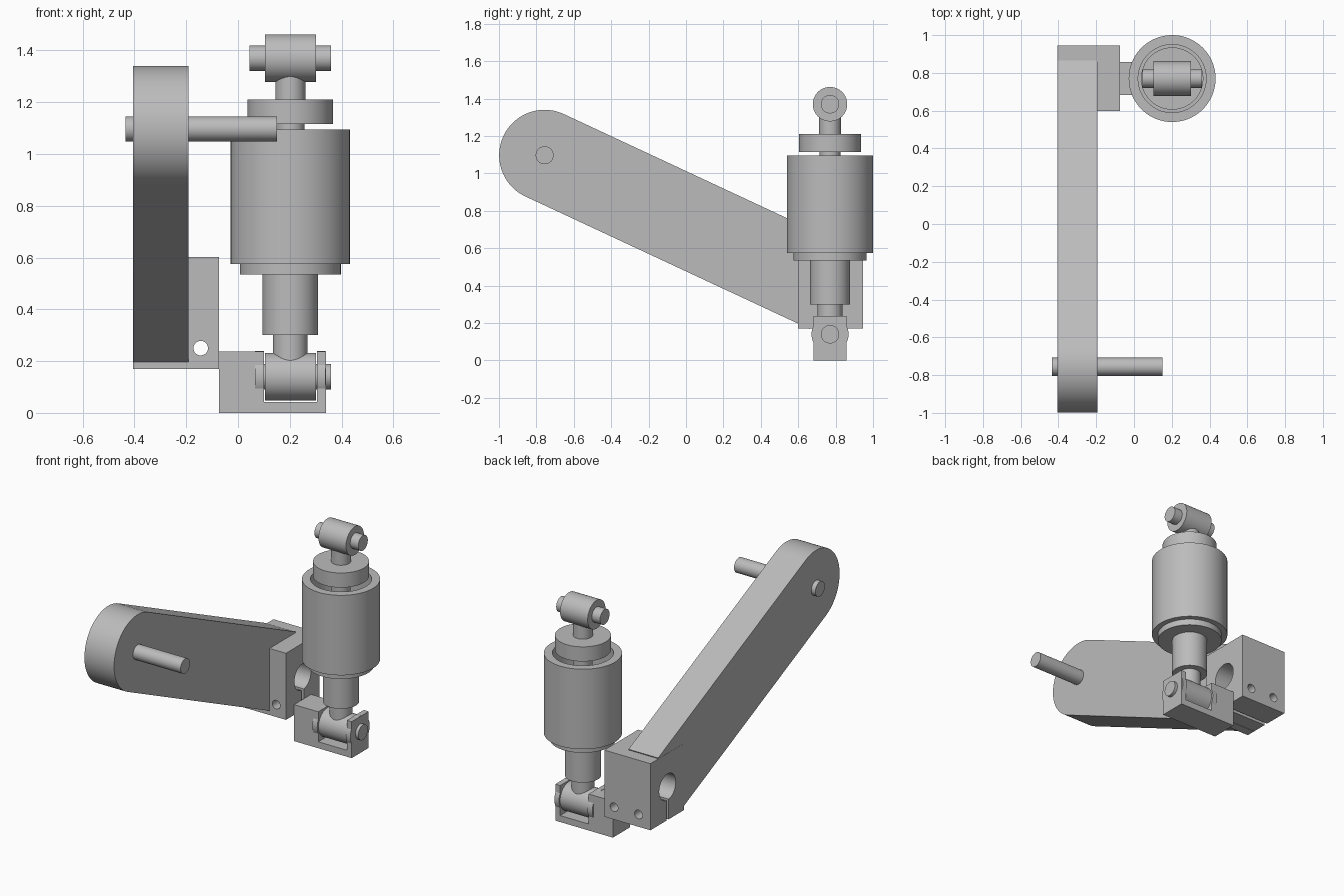
import bpy, math
from mathutils import Vector

if "Cube" in bpy.data.objects:
    bpy.data.objects.remove(bpy.data.objects["Cube"], do_unlink=True)

metal = bpy.data.materials.new("grey_metal")
metal.use_nodes = True
GREY = (0.5, 0.5, 0.5, 1)
metal.diffuse_color = GREY
metal.node_tree.nodes["Principled BSDF"].inputs["Base Color"].default_value = GREY

SX, SY = 0.202, 0.77      # damper axis
LOW_Z, TOP_Z = 0.14, 1.37  # eye heights


def finish(obj, name, smooth=False):
    obj.name = name
    obj.data.materials.append(metal)
    if smooth:
        bpy.ops.object.select_all(action='DESELECT')
        obj.select_set(True)
        bpy.context.view_layer.objects.active = obj
        bpy.ops.object.shade_smooth_by_angle(angle=math.radians(30))
    return obj


def make_mesh(name, verts, faces, smooth=False):
    mesh = bpy.data.meshes.new(name)
    mesh.from_pydata(verts, [], faces)
    obj = bpy.data.objects.new(name, mesh)
    bpy.context.collection.objects.link(obj)
    return finish(obj, name, smooth)


def box(name, x, y, z):
    bpy.ops.mesh.primitive_cube_add(size=1, location=[sum(r) / 2 for r in (x, y, z)])
    obj = bpy.context.object
    obj.scale = [r[1] - r[0] for r in (x, y, z)]
    bpy.ops.object.transform_apply(location=False, rotation=False, scale=True)
    return finish(obj, name)


def rod(name, start, end, radius):
    a, b = Vector(start), Vector(end)
    bpy.ops.mesh.primitive_cylinder_add(
        vertices=64, radius=radius, depth=(b - a).length, location=(a + b) / 2,
        rotation=(b - a).to_track_quat('Z', 'Y').to_euler())
    return finish(bpy.context.object, name, True)


def rod_x(name, x, y, z, radius):
    return rod(name, (x[0], y, z), (x[1], y, z), radius)


def lathe(name, profile, steps=96):
    """Revolve (radius, z) points round the damper axis; ends close on the axis."""
    n = len(profile)
    verts = [(SX + r * math.cos(t), SY + r * math.sin(t), z)
             for t in (math.tau * i / steps for i in range(steps)) for r, z in profile]
    faces = [(i * n + j, (i + 1) % steps * n + j, (i + 1) % steps * n + j + 1, i * n + j + 1)
             for i in range(steps) for j in range(n - 1)]
    faces.append([i * n for i in reversed(range(steps))])
    faces.append([i * n + n - 1 for i in range(steps)])
    return make_mesh(name, verts, faces, True)


def cut(obj, cutter):
    cutter.hide_render = True
    cutter.hide_set(True)
    cutter.display_type = 'WIRE'
    mod = obj.modifiers.new("cut", 'BOOLEAN')
    mod.operation, mod.object, mod.solver = 'DIFFERENCE', cutter, 'EXACT'
    bpy.context.view_layer.objects.active = obj
    bpy.ops.object.modifier_apply(modifier=mod.name)


# Swing arm: a bar with one round end and one square end
PY, PZ, R = -0.756, 1.097, 0.243
tilt = math.radians(-25)
along = Vector((math.cos(tilt), math.sin(tilt)))
across = Vector((-along.y, along.x))
pivot = Vector((PY, PZ))
outline = [pivot + across * R * math.cos(t) - along * R * math.sin(t)
           for t in (math.pi * i / 40 for i in range(41))]
tail = pivot + along * 1.675
outline += [tail - across * R, tail + across * R]
n = len(outline)
verts = [(x, p.x, p.y) for x in (-0.405, -0.192) for p in outline]
faces = [list(reversed(range(n))), list(range(n, 2 * n))]
faces += [(i, (i + 1) % n, n + (i + 1) % n, n + i) for i in range(n)]
arm = make_mesh("swing_arm", verts, faces, True)
rod_x("arm_pivot_pin", (-0.435, 0.15), PY, PZ, 0.048)

# Split clamp block with a shaft bore, a slit and two bolt holes
block = box("clamp_block", (-0.406, -0.074), (0.598, 0.945), (0.17, 0.603))
bore = rod_x("bore_cutter", (-0.6, 0.0), SY, 0.385, 0.085)
slit = box("slit_cutter", (-0.6, 0.0), (SY - 0.012, SY + 0.012), (0.1, 0.385))
for part in (arm, block):
    cut(part, bore)
    cut(part, slit)
for x in (-0.144, -0.32):
    cut(block, rod("bolt_hole_cutter", (x, 0.5, 0.25), (x, 1.1, 0.25), 0.028))
for part in (arm, block):
    finish(part, part.name, True)
    part.data.materials.pop(index=1)

# Clevis bracket holding the lower eye
box("clevis_arm", (-0.074, 0.1), (0.682, 0.857), (0, 0.237))
box("clevis_base", (0.1, 0.305), (0.682, 0.857), (0, 0.042))
box("clevis_plate", (0.305, 0.34), (0.682, 0.857), (0, 0.237))
for side, x in (("inner", (0.065, 0.1)), ("outer", (0.305, 0.338))):
    rod_x(side + "_clevis_boss", x, SY, LOW_Z, 0.099)

# Eyes with their pins
for side, z in (("lower", LOW_Z), ("upper", TOP_Z)):
    rod_x(side + "_eye", (0.104, 0.302), SY, z, 0.092)
    rod_x(side + "_eye_pin", (0.045, 0.36), SY, z, 0.049)

# Damper: lower rod and tube, open-topped body, upper rod and collar
lathe("lower_rod", [(0.067, LOW_Z), (0.067, 0.32)])
lathe("lower_tube", [(0.107, 0.3), (0.107, 0.56)])
lathe("damper_body", [(0.195, 0.535), (0.195, 0.575), (0.23, 0.575),
                      (0.23, 1.095), (0.18, 1.095), (0.18, 0.62)])
lathe("upper_rod", [(0.055, 0.6), (0.055, 1.2)])
lathe("upper_collar", [(0.165, 1.115), (0.165, 1.21), (0.058, 1.21), (0.058, TOP_Z)])
